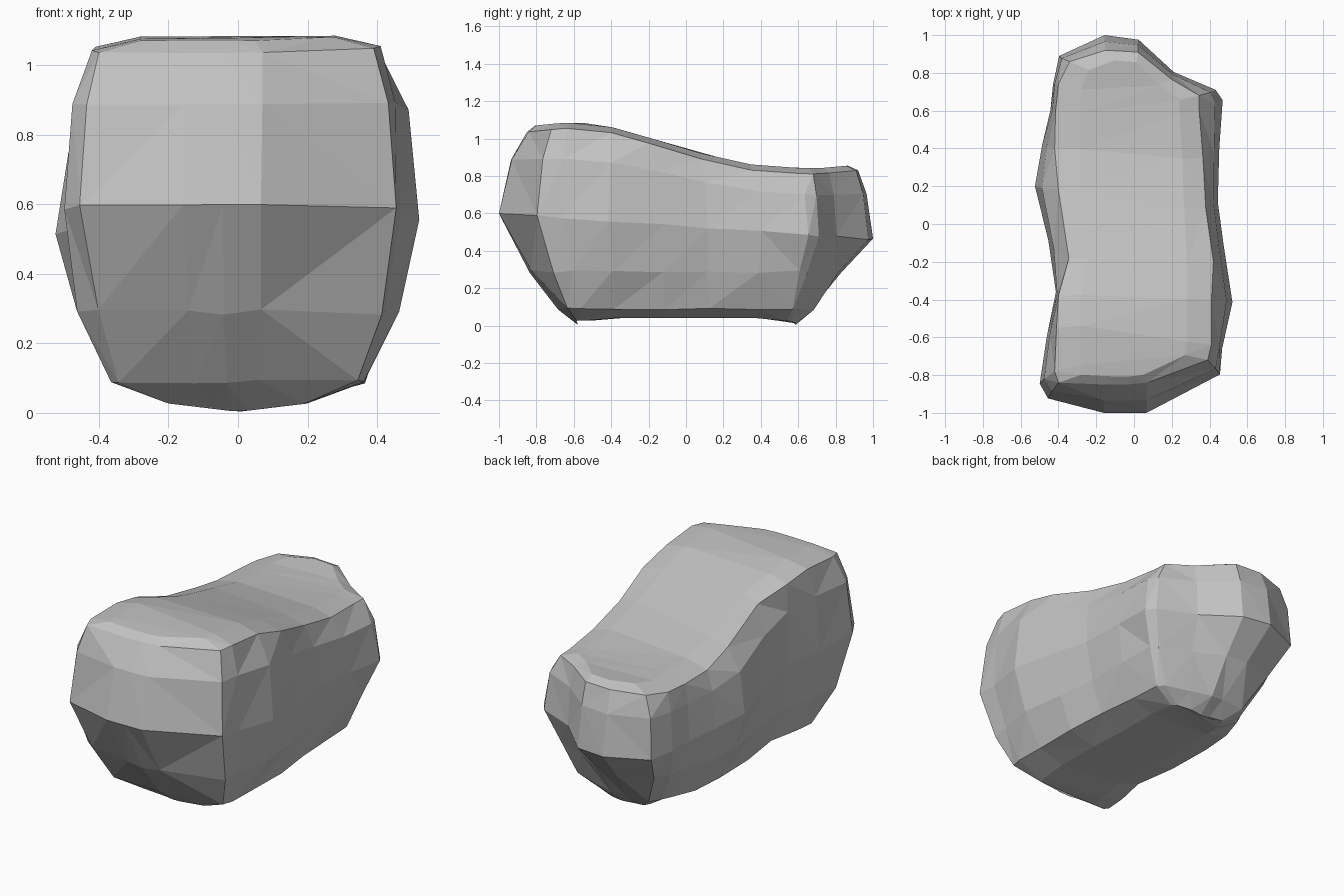
import bpy
import bmesh
import random
from mathutils import Vector

random.seed(4)
default_cube = bpy.data.objects.get("Cube")
if default_cube:
    bpy.data.objects.remove(default_cube, do_unlink=True)

# Grey stone colour
stone = bpy.data.materials.new("stone_grey")
stone.use_nodes = True
stone_colour = (0.54, 0.54, 0.54, 1.0)
stone.diffuse_color = stone_colour
stone.node_tree.nodes["Principled BSDF"].inputs["Base Color"].default_value = stone_colour

# Widest outline (x, y): front tip, left flank to the back tip, then right flank
girth_left = [(-.04, -1), (.07, -1), (.45, -.8), (.47, -.66), (.525, -.41), (.47, -.12),
              (.44, .12), (.45, .4), (.465, .66), (.43, .71), (.21, .81), (.02, .975)]
girth_right = [(-.16, 1), (-.4, .89), (-.43, .74), (-.44, .6), (-.48, .42), (-.525, .2),
               (-.46, -.08), (-.41, -.36), (-.46, -.6), (-.5, -.85), (-.45, -.92), (-.16, -1)]

# Outline of the upper rim, point for point above the girth
rim_left = [(-.04, -.85), (.07, -.84), (.39, -.72), (.41, -.64), (.41, -.4), (.42, -.2),
            (.38, .08), (.365, .35), (.345, .6), (.345, .68), (.2, .765), (.02, .91)]
rim_right = [(-.15, .92), (-.34, .86), (-.4, .74), (-.415, .6), (-.42, .4), (-.4, .18),
             (-.345, -.18), (-.4, -.38), (-.41, -.55), (-.42, -.78), (-.4, -.84), (-.15, -.85)]

# Ridge line of the upper surface (y, z)
ridge = [(-.85, 1.065), (-.65, 1.085), (-.47, 1.08), (-.3, 1.035), (.1, .915),
         (.4, .85), (.7, .84), (.92, .86)]


def ridge_height(y):
    y = min(max(y, ridge[0][0]), ridge[-1][0])
    for (y0, z0), (y1, z1) in zip(ridge, ridge[1:]):
        if y <= y1:
            return z0 + (z1 - z0) * (y - y0) / (y1 - y0)


def tuck(points, width, limit, taper, pinch, height):
    """Narrow a ring, pull its tips inward and pinch the back end."""
    ring = []
    for p in points:
        x = min(max(p.x * width, -limit), limit) * (1 - pinch * max(p.y, 0) ** 2)
        y = p.y * (1 - taper * p.y ** 2)
        ring.append(Vector((x, y, height(x, y))))
    return ring


def keel_height(x, y):
    return .003 + .12 * abs(x) if abs(y) > .48 else .04


def puff(r, g):
    """Point between the rim and the girth that rounds the flank outward."""
    return Vector((r.x + (g.x - r.x) * .7, r.y + (g.y - r.y) * .57, g.z + (r.z - g.z) * .66))


def roughen(points, amount):
    return [p + Vector([random.uniform(-amount, amount) for axis in range(3)]) for p in points]


# Horizontal rings from the upper surface down to the underside
girth = [Vector((x, y, .53 - .07 * y)) for x, y in girth_left + girth_right]
rim = [Vector((x, y, ridge_height(y) - .03)) for x, y in rim_left + rim_right]
crown = tuck(rim, .7, .28, .07, 0, lambda x, y: ridge_height(y))
shoulder = [puff(r, g) for r, g in zip(rim, girth)]
lower = tuck(girth, .91, .465, .165, .12, lambda x, y: .29)
foot = tuck(girth, .77, .36, .32, .33, lambda x, y: .09)
base = tuck(girth, .42, .2, .42, .2, keel_height)
rings = [crown, rim, shoulder, roughen(girth, .006),
         roughen(lower, .008), roughen(foot, .006), base]

bm = bmesh.new()
loops = [[bm.verts.new(p) for p in ring] for ring in rings]
count = len(girth)

# Side bands
for upper, under in zip(loops, loops[1:]):
    for i in range(count):
        j = (i + 1) % count
        bm.faces.new((upper[i], under[i], under[j], upper[j]))

# Upper surface and underside, spanned from flank to flank
for loop in (loops[0], loops[-1]):
    for i in range(count // 2):
        corners = [loop[i], loop[i + 1], loop[count - i - 1], loop[-i]]
        bm.faces.new(list(dict.fromkeys(corners)))

bmesh.ops.triangulate(bm, faces=bm.faces[:], quad_method='SHORT_EDGE')
bmesh.ops.recalc_face_normals(bm, faces=bm.faces[:])

# Keep the tips and the underside within bounds
for v in bm.verts:
    v.co.y = min(max(v.co.y, -1), 1)
    v.co.z = max(v.co.z, 0)

mesh = bpy.data.meshes.new("boulder")
bm.to_mesh(mesh)
bm.free()
mesh.materials.append(stone)
boulder = bpy.data.objects.new("boulder", mesh)
bpy.context.collection.objects.link(boulder)
